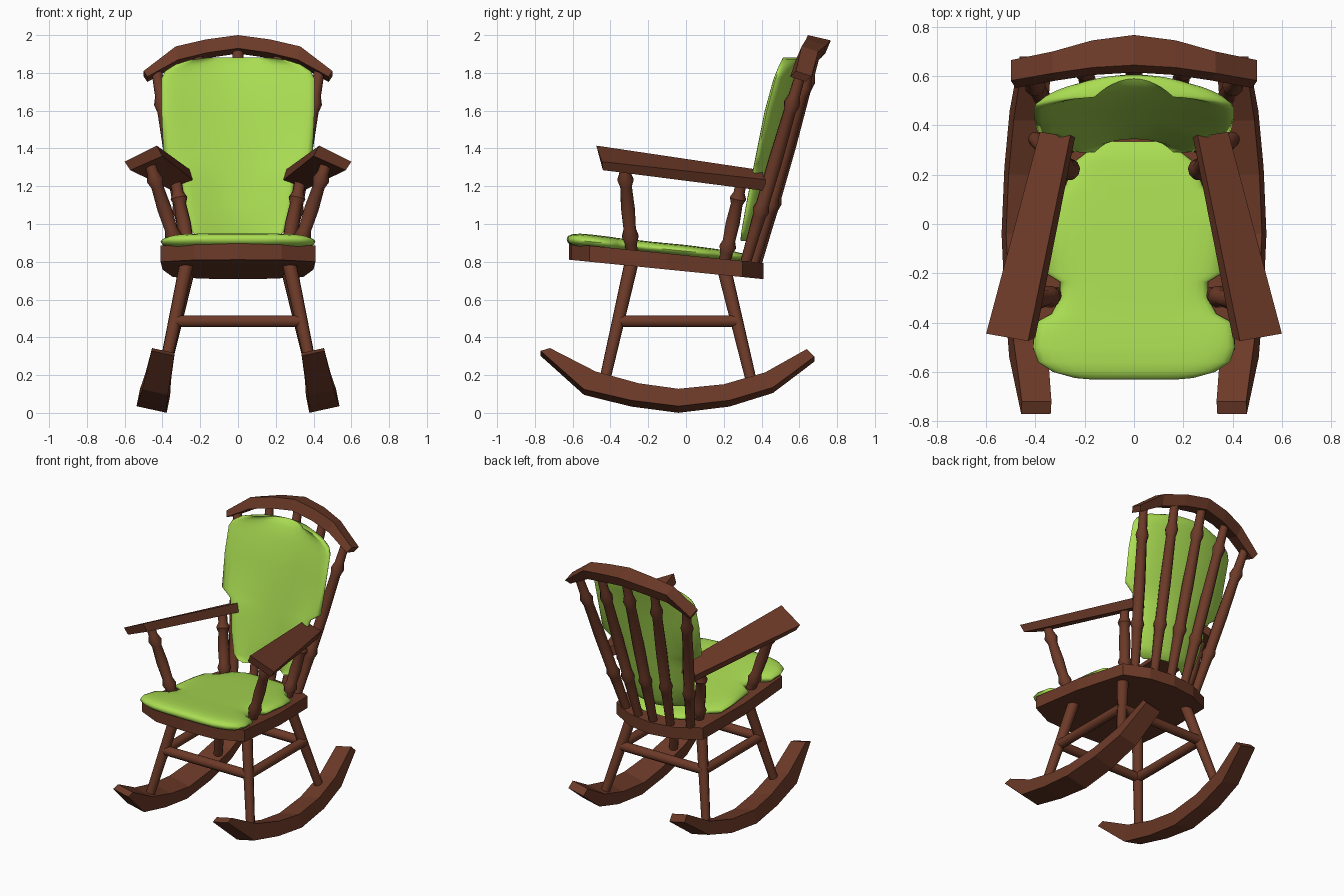
import bpy, bmesh, math
from mathutils import Vector

if "Cube" in bpy.data.objects:
    bpy.data.objects.remove(bpy.data.objects["Cube"])


def material(name, rgb):
    m = bpy.data.materials.new(name)
    m.diffuse_color = (*rgb, 1)
    m.use_nodes = True
    m.node_tree.nodes["Principled BSDF"].inputs["Base Color"].default_value = m.diffuse_color
    return m


WOOD = material("brown wood", (0.15, 0.042, 0.021))
CLOTH = material("lime cloth", (0.40, 0.72, 0.085))


def finish(bm, name, mat, smooth=None):
    bmesh.ops.remove_doubles(bm, verts=bm.verts, dist=0.0005)
    bmesh.ops.recalc_face_normals(bm, faces=bm.faces)
    me = bpy.data.meshes.new(name)
    bm.to_mesh(me)
    bm.free()
    me.materials.append(mat)
    ob = bpy.data.objects.new(name, me)
    bpy.context.collection.objects.link(ob)
    if smooth:
        bpy.ops.object.select_all(action='DESELECT')
        ob.select_set(True)
        bpy.context.view_layer.objects.active = ob
        bpy.ops.object.shade_smooth_by_angle(angle=math.radians(smooth))
    return ob


def loft(name, sections, mat=WOOD, smooth=None):
    """Skin closed cross-sections and cap both ends."""
    bm = bmesh.new()
    rings = [[bm.verts.new(p) for p in s] for s in sections]
    n = len(rings[0])
    for a, b in zip(rings, rings[1:]):
        for i in range(n):
            j = (i + 1) % n
            bm.faces.new((a[i], a[j], b[j], b[i]))
    bm.faces.new(rings[0])
    bm.faces.new(rings[-1])
    return finish(bm, name, mat, smooth)


def rod(name, a, b, profile, sides=10):
    """Turned rod from a to b, profile = (fraction along, radius)."""
    a, b = Vector(a), Vector(b)
    q = (b - a).to_track_quat('Z', 'Y')
    ring = [(math.cos(k * math.tau / sides), math.sin(k * math.tau / sides)) for k in range(sides)]
    secs = [[a + (b - a) * t + q @ Vector((c * r, s * r, 0)) for c, s in ring] for t, r in profile]
    loft(name, secs, smooth=40)


def pillow(name, rows, place):
    """Puffed sheet: rows = (v, half width, half thickness)."""
    cols = [math.sin(math.pi / 2 * k / 8) for k in range(-8, 9)]
    bm = bmesh.new()
    for side in (1, -1):
        g = [[bm.verts.new(place(u, h * u, v, side * t * (1 - abs(u) ** 6) ** 0.5))
              for u in cols] for v, h, t in rows]
        for a, b in zip(g, g[1:]):
            for i in range(len(cols) - 1):
                bm.faces.new((a[i], a[i + 1], b[i + 1], b[i]))
    finish(bm, name, CLOTH, 60)


def seat_top(y):
    return 0.885 - 0.1 * (y + 0.51)


BEADS = [(0, .028), (.2, .033), (.27, .036), (.30, .046), (.33, .036),
         (.55, .038), (.80, .033), (.84, .044), (.88, .031), (1, .028)]
POST = [(0, .03), (.15, .034), (.22, .046), (.29, .034), (.5, .038),
        (.72, .032), (.79, .045), (.86, .03), (1, .03)]

# seat board, tilted down towards the back
half = [(0, -.62), (.23, -.605), (.41, -.51), (.40, -.1), (.345, .30), (.18, .385), (0, .41)]
outline = half + [(-x, y) for x, y in reversed(half[1:-1])]
loft("seat", [[(x, y, seat_top(y) - d) for x, y in outline] for d in (0.085, 0)])

# seat cushion with notches around the arm posts
pillow("seat_cushion",
       [(-.632, .16, 0), (-.625, .24, .018), (-.60, .33, .03), (-.56, .39, .037), (-.50, .41, .038),
        (-.40, .40, .036), (-.365, .335, .034), (-.30, .30, .033), (-.235, .30, .033),
        (-.195, .365, .032), (0, .365, .033), (.10, .355, .03), (.15, .28, .028),
        (.25, .245, .025), (.30, .18, .018), (.335, .11, 0)],
       lambda u, x, y, t: (x, y, seat_top(y) + 0.022 + t))

# back cushion, curved forward at both sides
pillow("back_cushion",
       [(.91, .16, 0), (.925, .21, .02), (.96, .245, .03), (1.10, .28, .036), (1.24, .30, .038),
        (1.32, .325, .038), (1.37, .395, .038), (1.60, .405, .038), (1.77, .405, .036),
        (1.81, .385, .034), (1.845, .33, .03), (1.87, .25, .02), (1.882, .16, 0)],
       lambda u, x, z, t: (x, .365 + (z - .91) * .2 - .075 * u * u - t + .03 * max(0, z - 1.7) / .18,
                           z - .2 * t))

# five turned back spindles, fanned
for i in range(-2, 3):
    k = (i / 2) ** 2
    rod("back_spindle", (.125 * i, .365 - .06 * k, .76),
        (.215 * i, .695 - .085 * k, 1.945 - .14 * k), BEADS)

# arched crest rail: x, front y, back y, top z, height
crest = [(0, .645, .767, 2.0, .07), (.17, .635, .745, 1.977, .07),
         (.33, .612, .70, 1.94, .07), (.50, .582, .665, 1.81, .03)]
full = [(-c[0], *c[1:]) for c in reversed(crest[1:])] + crest
loft("crest_rail", [[(x, yf, z), (x, yb, z - .028),
                     (x * .96, yb - .03, z - .028 - h), (x * .96, yf - .03, z - h)]
                    for x, yf, yb, z, h in full])

# rocker stations: bottom y, bottom z, top y, top z, width
rocker = [(-.77, .315, -.72, .33, .12), (-.54, .11, -.48, .205, .135), (-.29, .05, -.25, .14, .15),
          (-.04, .018, -.04, .11, .16), (.23, .05, .20, .135, .15), (.46, .12, .42, .20, .135),
          (.68, .285, .64, .325, .12)]

for s, side in ((1, "right"), (-1, "left")):
    # rocker, leaning outwards at the bottom
    def rp(y, z, w, e):
        return (s * (.395 + (.33 - z) * .2 + e * w / 2), y, z + e * w * .11)
    loft(side + "_rocker", [[rp(yb, zb, w, -1), rp(yb, zb, w, 1), rp(yt, zt, w, 1), rp(yt, zt, w, -1)]
                            for yb, zb, yt, zt, w in rocker])
    # splayed legs and side stretcher
    leg = [(0, .038), (1, .029)]
    rod(side + "_front_leg", (s * .268, -.285, .81), (s * .41, -.44, .13), leg)
    rod(side + "_back_leg", (s * .262, .20, .77), (s * .41, .355, .13), leg)
    rod(side + "_stretcher", (s * .335, -.36, .485), (s * .335, .27, .485), [(0, .033), (1, .033)])
    # armrest, rolled down to the outside
    front = [(.43, -.475, 1.415), (.60, -.445, 1.33), (.57, -.44, 1.285), (.40, -.46, 1.36)]
    rear = [(.25, .40, 1.285), (.37, .42, 1.235), (.345, .42, 1.175), (.23, .40, 1.225)]
    loft(side + "_armrest", [[(s * x, y, z) for x, y, z in sec] for sec in (front, rear)])
    # armrest posts
    rod(side + "_front_arm_post", (s * .305, -.285, .82), (s * .475, -.33, 1.345), POST)
    rod(side + "_rear_arm_post", (s * .245, .20, .78), (s * .33, .295, 1.23), POST)

# cross stretchers
for name, y in (("front_stretcher", -.36), ("back_stretcher", .27)):
    rod(name, (-.335, y, .485), (.335, y, .485), [(0, .033), (1, .033)])
